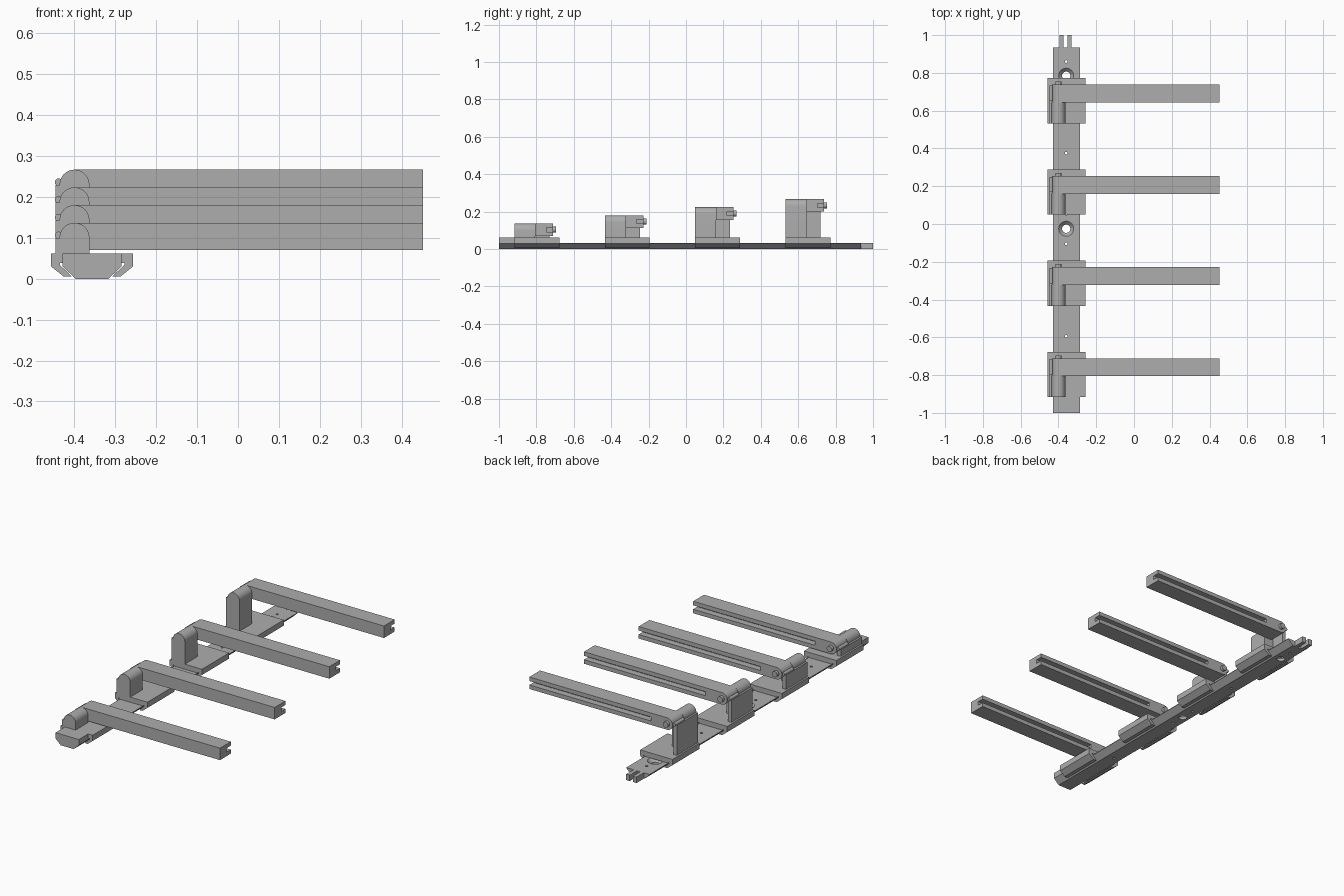
import bpy, bmesh, math
from mathutils import Matrix

cube = bpy.data.objects.get("Cube")
if cube:
    bpy.data.objects.remove(cube, do_unlink=True)

grey = bpy.data.materials.new("plain grey")
grey.use_nodes = True
grey.diffuse_color = (0.42, 0.42, 0.42, 1)
grey.node_tree.nodes["Principled BSDF"].inputs["Base Color"].default_value = (0.42, 0.42, 0.42, 1)

RAIL_X = -0.357
PIVOT_X = -0.4


def finish(name, bm, smooth=False):
    bmesh.ops.recalc_face_normals(bm, faces=bm.faces)
    mesh = bpy.data.meshes.new(name)
    bm.to_mesh(mesh)
    bm.free()
    mesh.materials.append(grey)
    ob = bpy.data.objects.new(name, mesh)
    bpy.context.collection.objects.link(ob)
    if smooth:
        bpy.ops.object.select_all(action='DESELECT')
        ob.select_set(True)
        bpy.context.view_layer.objects.active = ob
        bpy.ops.object.shade_smooth_by_angle(angle=math.radians(30))
    return ob


def extrude_y(name, profile, y0, y1, smooth=False):
    """Extrude an (x, z) outline from y0 to y1."""
    bm = bmesh.new()
    face = bm.faces.new([bm.verts.new((x, y0, z)) for x, z in profile])
    out = bmesh.ops.extrude_face_region(bm, geom=[face])
    verts = [g for g in out["geom"] if isinstance(g, bmesh.types.BMVert)]
    bmesh.ops.translate(bm, verts=verts, vec=(0, y1 - y0, 0))
    return finish(name, bm, smooth)


def box(name, x0, x1, y0, y1, z0, z1):
    return extrude_y(name, [(x0, z0), (x1, z0), (x1, z1), (x0, z1)], y0, y1)


def arc(cx, cz, r, a0, a1, n=16):
    angles = [math.radians(a0 + (a1 - a0) * i / n) for i in range(n + 1)]
    return [(cx + r * math.cos(a), cz + r * math.sin(a)) for a in angles]


def pin(name, x, z, r, y0, y1):
    return extrude_y(name, arc(x, z, r, 0, 345, 23), y0, y1, True)


def mirrored(half):
    """Symmetric outline around the rail's centre line from its left half."""
    return ([(RAIL_X - x, z) for x, z in half]
            + [(RAIL_X + x, z) for x, z in reversed(half)])


def cut(target, cutter):
    cutter.hide_render = True
    mod = target.modifiers.new("cut", 'BOOLEAN')
    mod.object = cutter
    mod.solver = 'EXACT'
    bpy.context.view_layer.objects.active = target
    bpy.ops.object.modifier_apply(modifier=mod.name)
    bpy.data.objects.remove(cutter, do_unlink=True)


# Dovetail rail with its raised front end
rail = extrude_y("rail", mirrored([(0.072, 0.033), (0.072, 0.03), (0.04, 0)]), -0.95, 0.935)
extrude_y("rail_end_block", mirrored([(0.072, 0.062), (0.072, 0.03), (0.04, 0)]), -1, -0.915)

# Screw holes: large countersunk ones and small pilot holes
bm = bmesh.new()


def drill(y, r_low, r_high, z, depth):
    bmesh.ops.create_cone(bm, cap_ends=True, segments=24, radius1=r_low, radius2=r_high,
                          depth=depth, matrix=Matrix.Translation((RAIL_X - 0.002, y, z)))


for y in (0.375, 0.86, -0.105, -0.595, 0.055):
    drill(y, 0.007, 0.007, 0.016, 0.1)
cut(rail, finish("pilot_cutter", bm))
for y in (0.785, -0.025):
    bm = bmesh.new()
    drill(y, 0.022, 0.022, 0.016, 0.1)
    cut(rail, finish("hole_cutter", bm))
    bm = bmesh.new()
    drill(y, 0.022, 0.042, 0.025, 0.02)
    cut(rail, finish("countersink_cutter", bm))

# Two prongs at the back end of the rail
for side, x in (("right", -0.383), ("left", -0.341)):
    box(side + "_prong", x - 0.011, x + 0.011, 0.93, 1, 0, 0.033)

# Four carriers, each with a taller post and an arm
clamp = mirrored([(0.1, 0.062), (0.1, 0.03), (0.069, 0.005), (0.049, 0.005),
                  (0.079, 0.034), (0.079, 0.038), (0.072, 0.038), (0.072, 0.0335)])
for i in range(4):
    y = -0.917 + 0.483 * i
    top = 0.137 + 0.0433 * i
    mid = top - 0.0335
    tag = f"_{i + 1}"
    extrude_y("carrier" + tag, clamp, y, y + 0.24)

    # Round-topped post with a thin side plate running behind the arm
    r = 0.0365
    extrude_y("post" + tag,
              [(PIVOT_X - r, 0.06), (PIVOT_X + r, 0.06)] + arc(PIVOT_X, top - r, r, 0, 180),
              y, y + 0.111, True)
    box("side_plate" + tag, -0.447, -0.425, y, y + 0.187, 0.06, mid - 0.004)

    # Arm with a rounded pivot end and a slot along its back face
    back = y + 0.206
    arm = extrude_y("arm" + tag,
                    [(0.453, mid - 0.0335), (0.453, top)] + arc(PIVOT_X, mid, 0.0335, 90, 270),
                    y + 0.111, back, True)
    cut(arm, box("slot_cutter", -0.3, 0.5, back - 0.036, back + 0.02, mid - 0.011, mid + 0.011))

    # Pivot pin and the small latch pin beside it
    pin("pivot_pin" + tag, PIVOT_X, mid, 0.016, back - 0.01, back + 0.016)
    pin("latch_pin" + tag, -0.439, mid + 0.003, 0.009, y + 0.12, back - 0.005)
